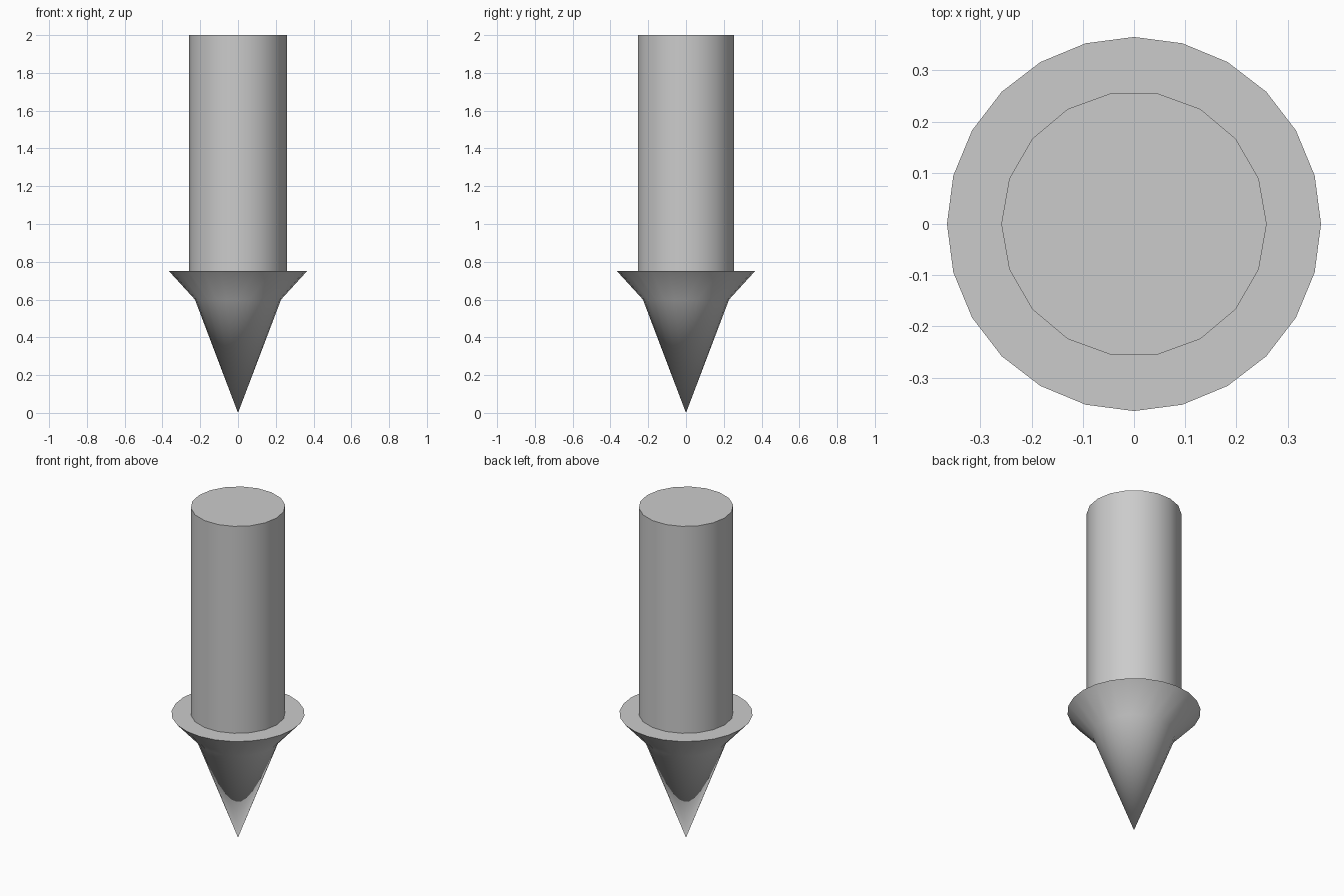
import bpy, bmesh
from math import cos, sin, tau, radians

if "Cube" in bpy.data.objects:
    bpy.data.objects.remove(bpy.data.objects["Cube"])


def turned(name, profile, sides, tip=None, cap=True):
    """Loft rings of (radius, z) from bottom to top, with an optional pointed bottom."""
    bm = bmesh.new()
    rings = [[bm.verts.new((r * cos(tau * i / sides), r * sin(tau * i / sides), z))
              for i in range(sides)] for r, z in profile]
    for i in range(sides):
        j = (i + 1) % sides
        for low, high in zip(rings, rings[1:]):
            bm.faces.new((low[i], low[j], high[j], high[i]))
    if tip is not None:
        point = bm.verts.new((0, 0, tip))
        for i in range(sides):
            bm.faces.new((point, rings[0][(i + 1) % sides], rings[0][i]))
    if cap:
        bm.faces.new(rings[-1])
    bm.normal_update()
    mesh = bpy.data.meshes.new(name)
    bm.to_mesh(mesh)
    bm.free()
    obj = bpy.data.objects.new(name, mesh)
    bpy.context.collection.objects.link(obj)
    bpy.ops.object.select_all(action='DESELECT')
    obj.select_set(True)
    bpy.context.view_layer.objects.active = obj
    bpy.ops.object.shade_smooth_by_angle(angle=radians(35))
    return obj


# Pointed head with flared rim
turned("arrow_head", [(0.228, 0.60), (0.365, 0.75)], 24, tip=0.0)
# Straight shaft standing on the head's flat top
turned("shaft", [(0.259, 0.75), (0.259, 2.0)], 18)
